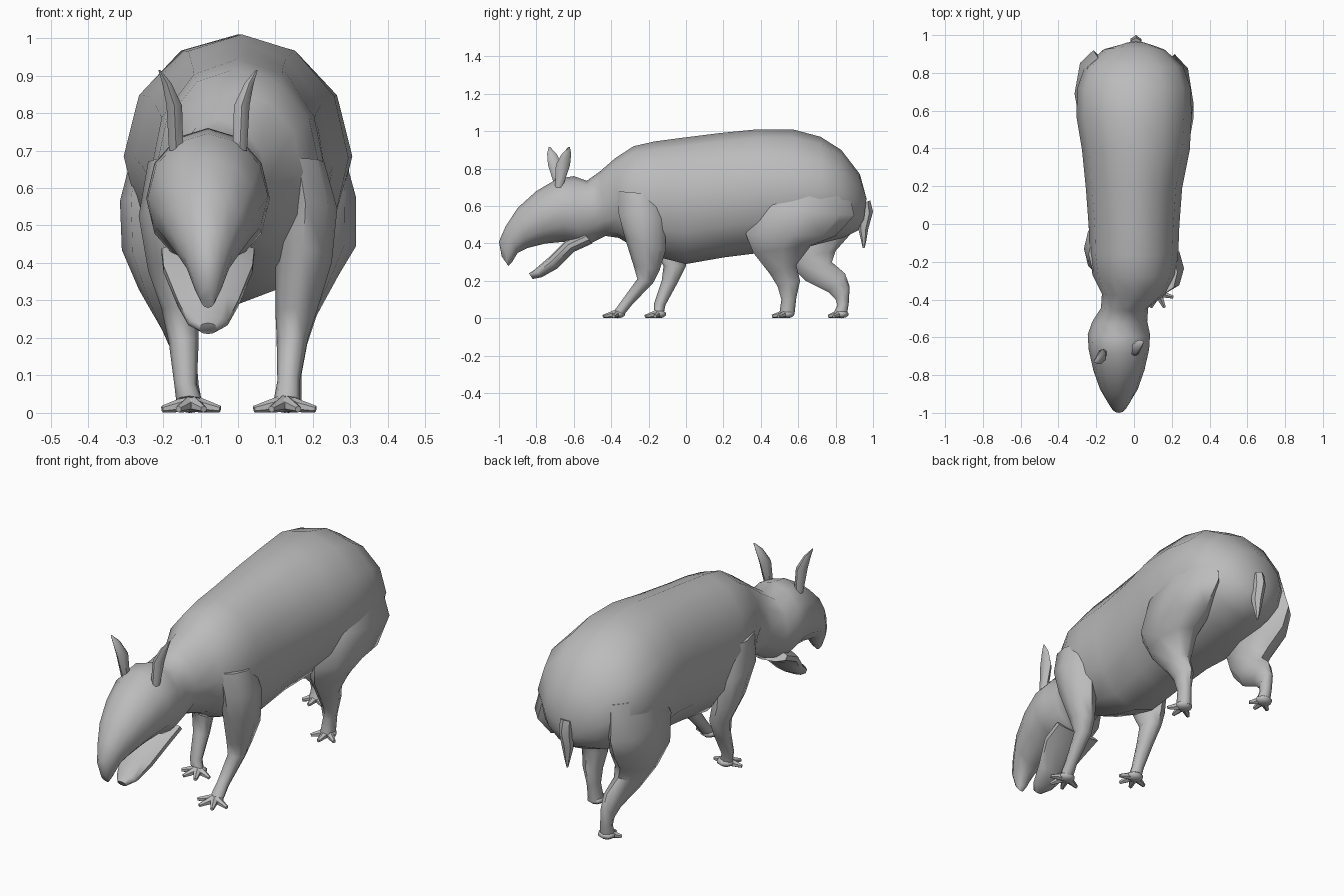
import bpy
import bmesh
import math
from mathutils import Vector, Matrix

default_cube = bpy.data.objects.get("Cube")
if default_cube:
    bpy.data.objects.remove(default_cube, do_unlink=True)

# One flat hide colour
hide = bpy.data.materials.new("grey_hide")
hide.use_nodes = True
hide.diffuse_color = (.5, .5, .5, 1)
hide.node_tree.nodes["Principled BSDF"].inputs["Base Color"].default_value = hide.diffuse_color

parts = []


def finish(name, bm):
    """Turn a bmesh into a named object wearing the hide material."""
    bmesh.ops.recalc_face_normals(bm, faces=bm.faces)
    mesh = bpy.data.meshes.new(name)
    bm.to_mesh(mesh)
    bm.free()
    mesh.materials.append(hide)
    obj = bpy.data.objects.new(name, mesh)
    bpy.context.collection.objects.link(obj)
    parts.append(obj)
    return obj


def loft(name, rings, sides):
    """Skin oval rings: (centre x, half width, first y, first z, second y, second z).
    The two y-z points are the ends of the oval in the side profile."""
    bm = bmesh.new()
    loops = []
    for x, half_width, y_a, z_a, y_b, z_b in rings:
        end_a, end_b = Vector((x, y_a, z_a)), Vector((x, y_b, z_b))
        middle, half_depth = (end_a + end_b) / 2, (end_a - end_b) / 2
        across = Vector((half_width, 0, 0))
        angles = [math.tau * step / sides for step in range(sides)]
        loops.append([bm.verts.new(middle + across * math.sin(angle) + half_depth * math.cos(angle))
                      for angle in angles])
    for loop, following in zip(loops, loops[1:]):
        for i in range(sides):
            j = (i + 1) % sides
            bm.faces.new((loop[i], loop[j], following[j], following[i]))
    bm.faces.new(loops[0])
    bm.faces.new(loops[-1])
    return finish(name, bm)


def foot(name, x, y, toe_angles, reach):
    """Flattened pad with fanned, tapering toes pointing forward."""
    bm = bmesh.new()
    pad = Matrix.Translation((x, y, .022)) @ Matrix.Diagonal((.045, .04, .022, 1))
    bmesh.ops.create_uvsphere(bm, u_segments=8, v_segments=5, radius=1, matrix=pad)
    for degrees in toe_angles:
        angle = math.radians(degrees)
        start = Vector((x, y, .026))
        tip = Vector((x + reach * math.sin(angle), y - reach * math.cos(angle), .01))
        direction = tip - start
        turn = direction.to_track_quat('Z', 'Y').to_matrix().to_4x4()
        bmesh.ops.create_cone(bm, cap_ends=True, segments=6, radius1=.024, radius2=.009,
                              depth=direction.length,
                              matrix=Matrix.Translation((start + tip) / 2) @ turn)
    for vert in bm.verts:
        vert.co.z = max(vert.co.z, 0)
    return finish(name, bm)


# Trunk from rump to shoulders, then neck and drooping snout in one skin
trunk = [
    (.01, .05, .965, .64, .95, .52),
    (0, .16, .93, .77, .92, .47),
    (0, .26, .83, .9, .84, .43),
    (0, .3, .72, .97, .72, .4),
    (0, .305, .57, 1.01, .57, .36),
    (.01, .285, .38, 1.01, .4, .35),
    (0, .255, .18, .99, .2, .325),
    (0, .24, -.02, .965, 0, .29),
    (0, .235, -.17, .945, -.12, .32),
    (0, .22, -.28, .92, -.26, .37),
    (0, .17, -.38, .855, -.36, .43),
]
neck_and_head = [
    (-.05, .125, -.46, .785, -.43, .44),
    (-.075, .145, -.53, .735, -.5, .405),
    (-.08, .165, -.6, .76, -.57, .385),
    (-.08, .16, -.69, .745, -.64, .41),
    (-.08, .135, -.8, .68, -.75, .4),
    (-.08, .1, -.9, .59, -.85, .375),
    (-.08, .065, -.965, .49, -.9, .35),
    (-.08, .04, -1, .41, -.93, .3),
    (-.08, .02, -.985, .33, -.95, .28),
]
loft("body_and_head", trunk + neck_and_head, 12)

# Open lower jaw
loft("lower_jaw", [
    (-.08, .13, -.55, .46, -.5, .4),
    (-.08, .125, -.645, .415, -.6, .355),
    (-.08, .085, -.74, .32, -.69, .265),
    (-.08, .055, -.81, .26, -.77, .22),
    (-.08, .025, -.84, .24, -.82, .21),
], 10)

# Ears: leaf shapes, one leaning back and the other forward
for label, side, lean in (("left", 1, .055), ("right", -1, -.05)):
    rings = []
    for t, out, half_width, half_depth, z in (
            (0, .085, .022, .02, .7), (.4, .09, .024, .038, .82),
            (.75, .11, .014, .025, .88), (1, .13, .003, .004, .915)):
        y = lean * t - .68
        rings.append((side * out - .08, half_width, y - half_depth, z, y + half_depth, z))
    loft(label + "_ear", rings, 6)

# Short hanging tail
loft("tail", [
    (.01, .03, .93, .61, .985, .63),
    (.01, .033, .92, .54, 1, .57),
    (.01, .028, .92, .48, .975, .48),
    (.01, .015, .935, .42, .965, .42),
    (.01, .004, .945, .375, .955, .375),
], 6)

# Hind legs in mid stride
loft("left_hind_leg", [
    (.19, .08, .5, .76, .86, .72),
    (.215, .1, .38, .6, .9, .55),
    (.21, .105, .32, .45, .8, .44),
    (.185, .085, .36, .35, .67, .39),
    (.155, .055, .45, .235, .59, .285),
    (.145, .04, .49, .17, .61, .2),
    (.14, .03, .51, .1, .59, .11),
    (.135, .035, .5, .03, .58, .02),
], 8)
loft("right_hind_leg", [
    (-.19, .08, .55, .76, .88, .72),
    (-.215, .1, .46, .58, .92, .55),
    (-.21, .1, .47, .42, .88, .45),
    (-.185, .08, .54, .3, .8, .36),
    (-.16, .055, .64, .2, .78, .3),
    (-.145, .04, .76, .14, .85, .24),
    (-.14, .03, .8, .1, .875, .17),
    (-.135, .03, .81, .07, .87, .08),
    (-.13, .035, .79, .03, .86, .015),
], 8)

# Front legs, the left one reaching forward
loft("left_front_leg", [
    (.16, .07, -.37, .68, -.14, .66),
    (.18, .085, -.36, .56, -.11, .53),
    (.175, .075, -.33, .44, -.11, .36),
    (.155, .055, -.28, .28, -.14, .26),
    (.145, .042, -.26, .21, -.175, .19),
    (.135, .03, -.34, .1, -.29, .07),
    (.13, .035, -.38, .045, -.33, .02),
], 8)
loft("right_front_leg", [
    (-.17, .07, -.28, .68, -.04, .66),
    (-.19, .075, -.26, .55, 0, .5),
    (-.175, .065, -.2, .4, 0, .36),
    (-.155, .05, -.12, .28, 0, .28),
    (-.145, .04, -.13, .2, -.05, .18),
    (-.14, .03, -.17, .08, -.11, .07),
    (-.13, .035, -.17, .045, -.12, .02),
], 8)

# Feet: four toes in front, three behind
front_toes = (-75, -25, 25, 75)
hind_toes = (-55, 0, 55)
foot("left_front_foot", .125, -.365, front_toes, .085)
foot("right_front_foot", -.125, -.145, front_toes, .08)
foot("left_hind_foot", .135, .54, hind_toes, .08)
foot("right_hind_foot", -.13, .83, hind_toes, .07)

# Soft shading with crisp creases
bpy.ops.object.select_all(action='DESELECT')
for part in parts:
    part.select_set(True)
bpy.context.view_layer.objects.active = parts[0]
bpy.ops.object.shade_smooth_by_angle(angle=math.radians(55))
